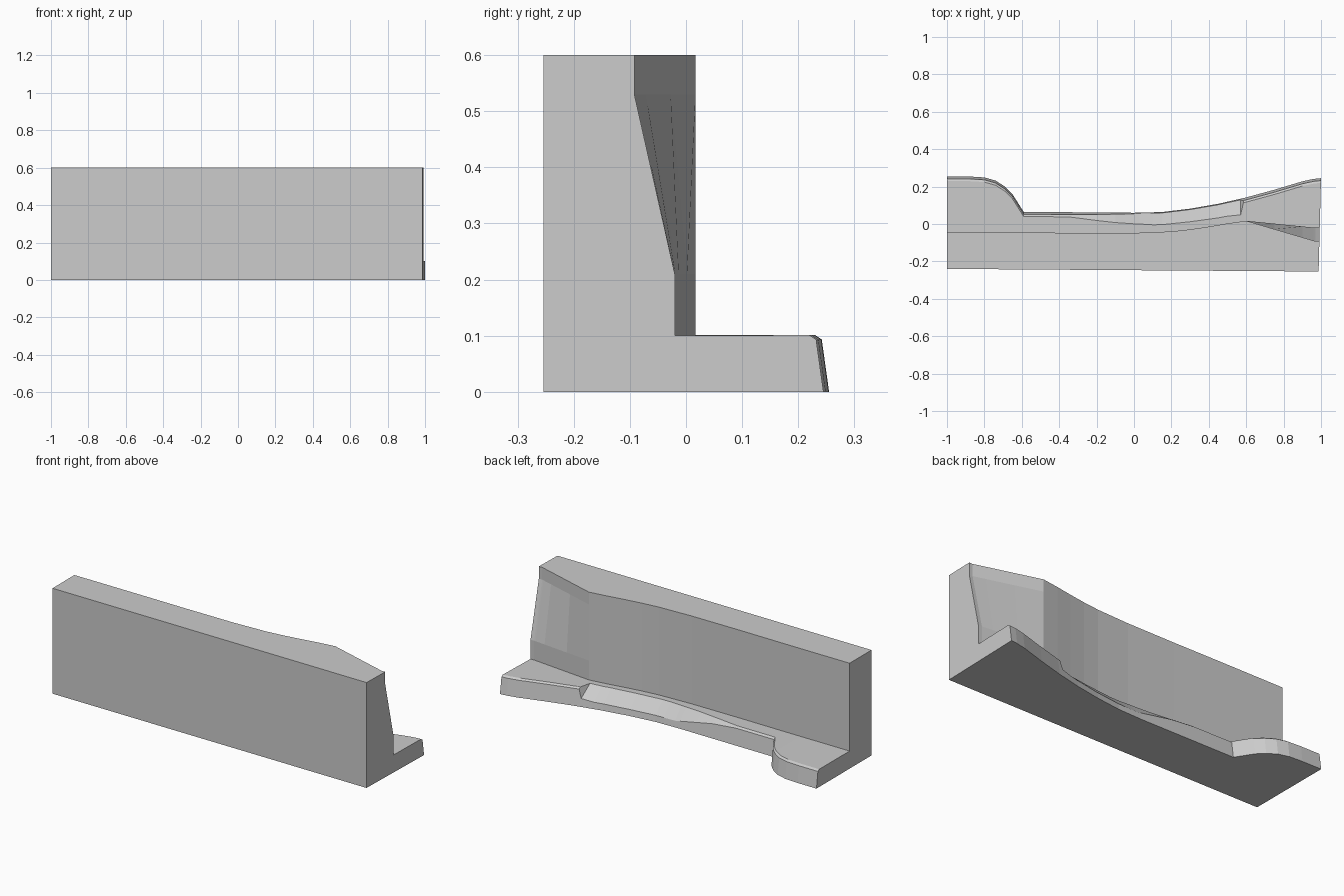
import bpy, bmesh

if "Cube" in bpy.data.objects:
    bpy.data.objects.remove(bpy.data.objects["Cube"])

H, BASE = 0.6, 0.1


def lerp_table(table, x):
    for (x0, y0), (x1, y1) in zip(table, table[1:]):
        if x <= x1:
            return y0 + (y1 - y0) * (x - x0) / (x1 - x0)
    return table[-1][1]


# Rear outline of the foot, at ground level
FOOT = [(-1, .255), (-.88, .254), (-.8, .249), (-.74, .232), (-.69, .2),
        (-.65, .16), (-.59, .065), (-.35, .063), (0, .06), (.15, .064),
        (.3, .082), (.45, .108), (.6, .142), (.75, .183), (.9, .228),
        (.96, .241), (1, .245)]
# Height of the rim, worn down in the middle
RIM = [(-1, .093), (-.35, .092), (-.2, .078), (0, .04), (.03, .035), (.3, .035),
       (.5, .037), (.57, .045), (.585, .093), (1, .093)]
# Width of the sloped band between flat top and rim
BAND = [(-1, .012), (-.35, .012), (-.1, .045), (.1, .062), (.3, .065),
        (.5, .072), (.57, .08), (.585, .012), (1, .012)]
# Rear of the upright wall, near its foot and near its top
WALL_LOW = [(-1, -.043), (-.6, -.045), (-.3, -.048), (0, -.048), (.2, -.04),
            (.3, -.029), (.4, -.014), (.5, .003), (.6, .017), (.97, -.02), (1, -.02)]
WALL_TOP = WALL_LOW[:-2] + [(.97, -.092), (1, -.092)]


def section(x):
    front = -.247 - .007 * x
    low, top = lerp_table(WALL_LOW, x), lerp_table(WALL_TOP, x)
    foot, rim = lerp_table(FOOT, x), lerp_table(RIM, x)
    edge = foot - .14 * rim
    inner = edge - lerp_table(BAND, x)
    return [(front, 0), (front, H), (top, H), (top, .53), (low, .21),
            (low, BASE), (inner, BASE + .001), (edge, rim), (foot, 0)]


# Loft the L-shaped section along the length
stations = sorted({x for t in (FOOT, RIM, BAND, WALL_LOW) for x, _ in t})
bm = bmesh.new()
rings = []
for x in stations:
    ring = []
    for y, z in section(x):
        # the right end is cut slightly askew
        px = x - .026 * (.245 - y) if x == 1 else x
        ring.append(bm.verts.new((px, y, z)))
    rings.append(ring)
for a, b in zip(rings, rings[1:]):
    n = len(a)
    for i in range(n):
        j = (i + 1) % n
        bm.faces.new((a[i], a[j], b[j], b[i]))
bm.faces.new(rings[0])
bm.faces.new(rings[-1][::-1])
bmesh.ops.recalc_face_normals(bm, faces=bm.faces[:])
mesh = bpy.data.meshes.new("retaining_wall")
bm.to_mesh(mesh)
bm.free()
wall = bpy.data.objects.new("retaining_wall", mesh)
bpy.context.collection.objects.link(wall)
